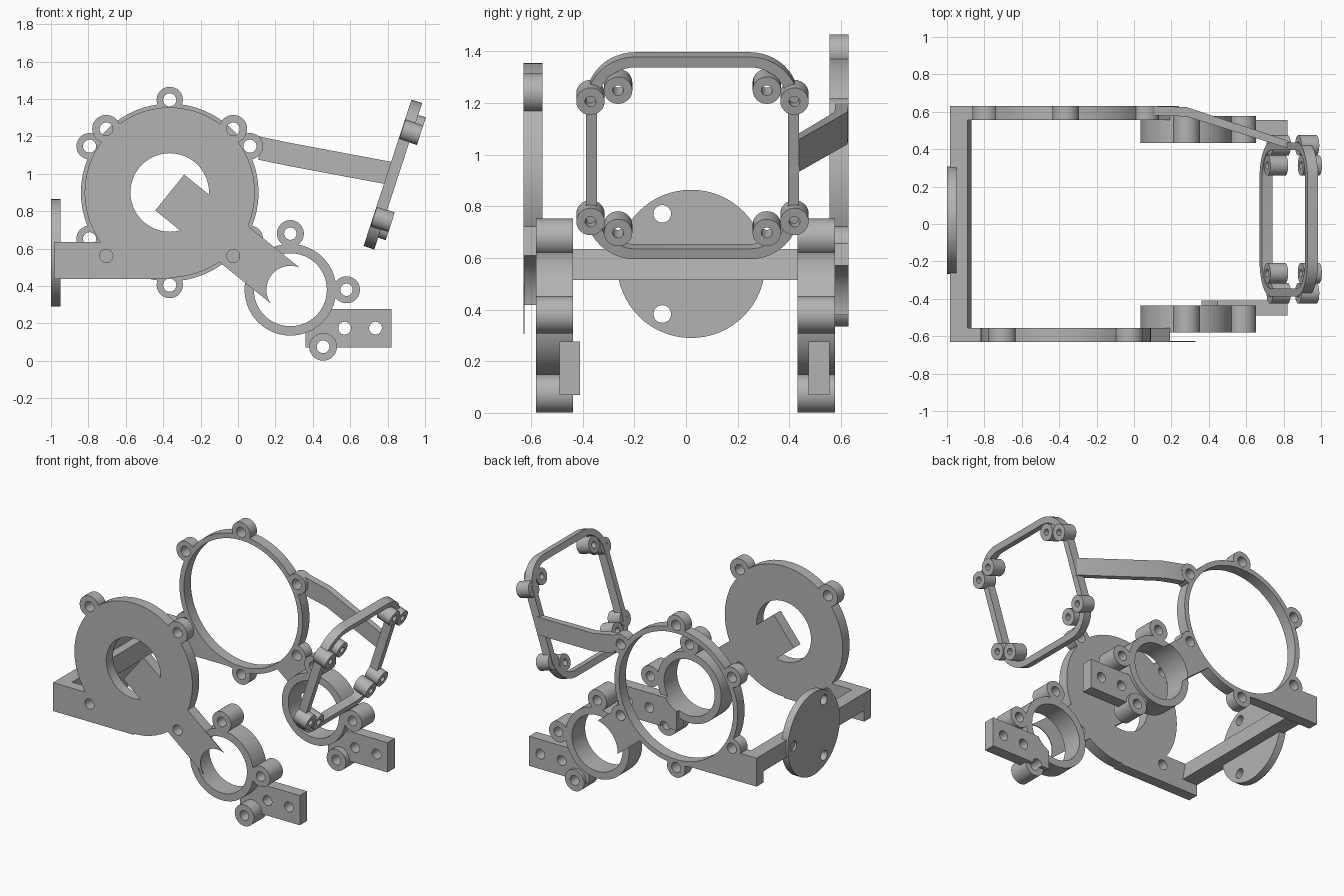
import bpy, bmesh, math
from mathutils import Vector

if "Cube" in bpy.data.objects:
    bpy.data.objects.remove(bpy.data.objects["Cube"])

grey = bpy.data.materials.new("plain grey")
grey.use_nodes = True
colour = (0.45, 0.45, 0.45, 1)
grey.diffuse_color = colour
grey.node_tree.nodes["Principled BSDF"].inputs["Base Color"].default_value = colour

# Working planes: origin, first axis, second axis, depth axis
FACE = (Vector((0, 0, 0)), Vector((1, 0, 0)), Vector((0, 0, 1)), Vector((0, 1, 0)))
SIDE = (Vector((0, 0, 0)), Vector((0, 1, 0)), Vector((0, 0, 1)), Vector((1, 0, 0)))
UP = Vector((0.311, 0, 0.95)).normalized()
TILT = (Vector((0.828, 0.025, 0.996)), Vector((0, 1, 0)), UP, Vector((UP.z, 0, -UP.x)))


def loft(name, sections):
    """Closed solid through equal-length loops of points."""
    bm = bmesh.new()
    loops = [[bm.verts.new(p) for p in s] for s in sections]
    n = len(loops[0])
    for a, b in zip(loops, loops[1:]):
        for i in range(n):
            bm.faces.new((a[i], a[(i + 1) % n], b[(i + 1) % n], b[i]))
    bm.faces.new(loops[0][::-1])
    bm.faces.new(loops[-1])
    bmesh.ops.recalc_face_normals(bm, faces=bm.faces)
    mesh = bpy.data.meshes.new(name)
    bm.to_mesh(mesh)
    bm.free()
    mesh.materials.append(grey)
    ob = bpy.data.objects.new(name, mesh)
    bpy.context.collection.objects.link(ob)
    return ob


def prism(points, d0, d1, plane=FACE, name="piece"):
    o, u, v, w = plane
    return loft(name, [[o + u * a + v * b + w * d for a, b in points] for d in (d0, d1)])


def disc(c, r, d0, d1, plane=FACE, sides=64):
    ring = [(c[0] + r * math.cos(math.tau * i / sides),
             c[1] + r * math.sin(math.tau * i / sides)) for i in range(sides)]
    return prism(ring, d0, d1, plane)


def rect(x0, z0, x1, z1, d0, d1):
    return prism([(x0, z0), (x1, z0), (x1, z1), (x0, z1)], d0, d1)


def build(name, adds, cuts=()):
    """Join the added solids, then remove the cutters."""
    body = adds[0]
    body.name = body.data.name = name
    bpy.context.view_layer.objects.active = body
    for tool, op in [(t, 'UNION') for t in adds[1:]] + [(t, 'DIFFERENCE') for t in cuts]:
        mod = body.modifiers.new("join", 'BOOLEAN')
        mod.operation, mod.solver, mod.object = op, 'EXACT', tool
        bpy.ops.object.modifier_apply(modifier=mod.name)
        bpy.data.objects.remove(tool)
    return body


def polar(c, r, degrees):
    t = math.radians(degrees)
    return c[0] + r * math.cos(t), c[1] + r * math.sin(t)


HUB, SMALL = (-0.365, 0.9), (0.28, 0.38)
along = (Vector(SMALL) - Vector(HUB)).normalized()
across = Vector((-along.y, along.x)) * 0.123


def strut(d0, d1):
    """Flat strip from the hub centre to the small ring centre."""
    a, b = Vector(HUB), Vector(SMALL)
    return prism([a - across, b - across, b + across, a + across], d0, d1)


# Front plate with two lugs, side arm and strut
F0, F1 = -0.63, -0.555
lugs = [polar(HUB, 0.48, a) for a in (45, 135)]
holes = lugs + [polar(HUB, 0.48, a) for a in (225, 315)]
build("front_plate",
      [disc(HUB, 0.455, F0, F1), rect(-0.985, 0.437, HUB[0], 0.635, F0, F1)]
      + [disc(c, 0.075, F0, F1) for c in lugs],
      [disc(c, 0.035, -0.7, -0.5) for c in holes] + [disc(HUB, 0.21, -0.7, -0.5)])
build("front_strut", [strut(F0, F1)],
      [disc(SMALL, 0.245, -0.625, -0.5), disc(SMALL, 0.128, -0.7, -0.5),
       disc(holes[3], 0.035, -0.7, -0.5)])

# Back ring with six lugs, side arm and strut
B0, B1 = 0.555, 0.63
lugs = [polar(HUB, 0.495, 30 + 60 * i) for i in range(6)]
build("back_ring",
      [disc(HUB, 0.475, B0, B1), rect(-0.985, 0.437, HUB[0], 0.635, B0, B1)]
      + [disc(c, 0.07, B0, B1) for c in lugs],
      [disc(HUB, 0.44, 0.5, 0.7)] + [disc(c, 0.035, 0.5, 0.7) for c in lugs])
build("back_strut", [strut(B0, B1)],
      [disc(HUB, 0.46, 0.5, 0.7), disc(SMALL, 0.195, 0.5, 0.7),
       disc(lugs[5], 0.035, 0.5, 0.7)])

# Small rings with lugs and drilled foot plates
ring_lugs = [(0.28, 0.68), (0.58, 0.38), (0.455, 0.075)]
for side, d0, d1, p0, p1 in (("front", -0.58, -0.437, -0.49, -0.41),
                             ("back", 0.432, 0.577, 0.475, 0.555)):
    build(side + "_small_ring",
          [disc(SMALL, 0.245, d0, d1)] + [disc(c, 0.072, d0, d1) for c in ring_lugs[:2]],
          [disc(SMALL, 0.195, d0 - 0.1, d1 + 0.1)]
          + [disc(c, 0.033, d0 - 0.1, d1 + 0.1) for c in ring_lugs[:2]])
    build(side + "_foot_plate",
          [rect(0.36, 0.07, 0.82, 0.277, p0, p1), disc(ring_lugs[2], 0.074, d0, d1)],
          [disc(c, 0.034, d0 - 0.1, d1 + 0.1)
           for c in ((0.57, 0.175), (0.735, 0.175), ring_lugs[2])]
          + [disc(SMALL, 0.195, d0 - 0.1, d1 + 0.1)])

# Cross bar and round mounting disc
prism([(-0.985, 0.515), (-0.87, 0.515), (-0.89, 0.635), (-0.985, 0.635)],
      -0.61, 0.63, name="cross_bar")
MOUNT = (0.02, 0.577)
build("mounting_disc", [disc(MOUNT, 0.287, -1, -0.95, SIDE)],
      [disc(polar(MOUNT, 0.224, 120 * i), 0.034, -1.1, -0.9, SIDE) for i in range(3)])

# Bent arm from the back ring to the tilted frame
loft("bent_arm", [[(x, y0, z0), (x, y1, z0), (x, y1, z1), (x, y0, z1)]
                  for x, y0, y1, z0, z1 in ((0.11, 0.58, 0.63, 1.075, 1.2),
                                            (0.28, 0.575, 0.625, 1.04, 1.165),
                                            (0.84, 0.4, 0.44, 0.935, 1.06))])


def rounded(half, r):
    k = half - r
    return [polar((sx * k, sz * k), r, start + 7.5 * i)
            for sx, sz, start in ((1, 1, 0), (-1, 1, 90), (-1, -1, 180), (1, -1, 270))
            for i in range(13)]


# Tilted rounded frame with paired lugs at each corner
spots = [(sx * a, sz * b) for sx in (-1, 1) for sz in (-1, 1)
         for a, b in ((0.395, 0.245), (0.288, 0.29))]
build("tilted_frame",
      [prism(rounded(0.412, 0.19), -0.03, 0.03, TILT)],
      [prism(rounded(0.37, 0.15), -0.1, 0.1, TILT)])
for i, c in enumerate(spots):
    build("frame_lug_%d" % (i + 1), [disc(c, 0.055, -0.027, 0.073, TILT, 32)],
          [disc(c, 0.021, -0.2, 0.2, TILT, 32)])

# Smooth the curved walls and keep the edges sharp
for ob in bpy.context.scene.objects:
    if ob.type == 'MESH':
        bpy.ops.object.select_all(action='DESELECT')
        ob.select_set(True)
        bpy.context.view_layer.objects.active = ob
        bpy.ops.object.shade_smooth_by_angle(angle=math.radians(30))
